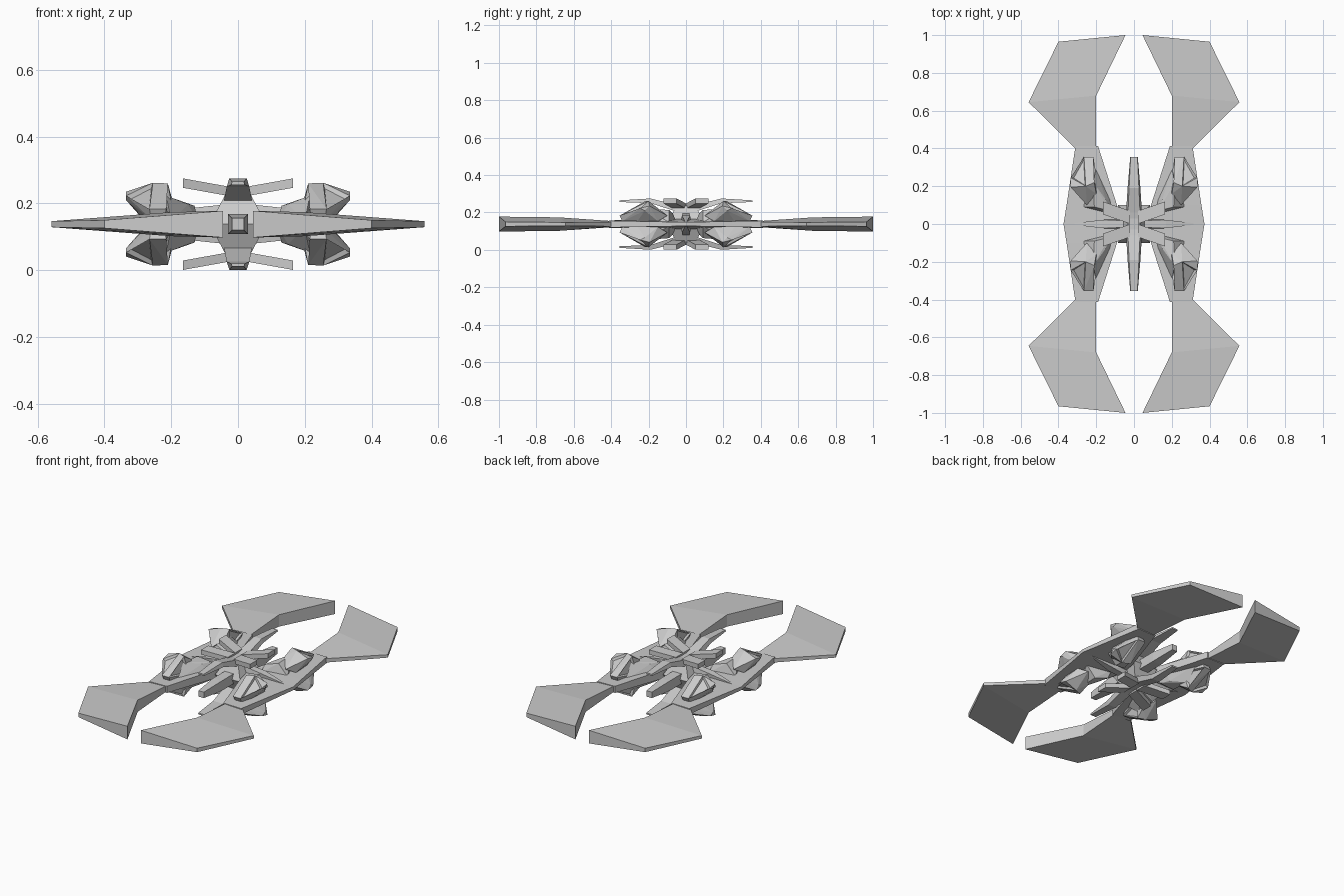
import bpy, bmesh

if "Cube" in bpy.data.objects:
    bpy.data.objects.remove(bpy.data.objects["Cube"])

ZC = 0.138  # height of the horizontal symmetry plane


def finish(name, bm, axes):
    """Make an object on the symmetry centre and mirror it on the given axes."""
    bmesh.ops.recalc_face_normals(bm, faces=bm.faces)
    me = bpy.data.meshes.new(name)
    bm.to_mesh(me)
    bm.free()
    ob = bpy.data.objects.new(name, me)
    ob.location.z = ZC
    bpy.context.collection.objects.link(ob)
    mod = ob.modifiers.new("mirror", 'MIRROR')
    mod.use_axis = [a in axes for a in "xyz"]
    mod.use_mirror_merge = False
    return ob


def hull(name, pts, axes, panels=0):
    """Faceted solid around points; the largest facets may get a sunk panel."""
    bm = bmesh.new()
    for p in pts:
        bm.verts.new(p)
    r = bmesh.ops.convex_hull(bm, input=bm.verts)
    bmesh.ops.delete(bm, geom=list({v for v in r["geom_interior"] + r["geom_unused"]
                                    if isinstance(v, bmesh.types.BMVert)}), context='VERTS')
    bmesh.ops.dissolve_limit(bm, angle_limit=0.02, verts=bm.verts, edges=bm.edges)
    bmesh.ops.recalc_face_normals(bm, faces=bm.faces)
    if panels:
        up = [f for f in bm.faces if f.normal.z > 0.1]
        big = sorted(up, key=lambda f: -f.calc_area())[:panels]
        bmesh.ops.inset_individual(bm, faces=big, thickness=0.014, depth=-0.012)
    return finish(name, bm, axes)


def loft(name, rings, axes):
    """Skin a series of equal-sized cross-sections and cap the ends."""
    bm = bmesh.new()
    vs = [[bm.verts.new(p) for p in ring] for ring in rings]
    n = len(rings[0])
    for a, b in zip(vs, vs[1:]):
        for i in range(n):
            j = (i + 1) % n
            bm.faces.new((a[i], a[j], b[j], b[i]))
    bm.faces.new(vs[0])
    bm.faces.new(vs[-1])
    return finish(name, bm, axes)


def section(ix, iy, ih, ox, oy, oh):
    return [(ix, iy, -ih), (ix, iy, ih), (ox, oy, oh), (ox, oy, -oh)]


# Four claw blades, thick on the inner edge
loft("claw_blade", [
    section(0.20, 0.39, 0.016, 0.31, 0.40, 0.012),
    section(0.20, 0.68, 0.036, 0.558, 0.645, 0.009),
    section(0.045, 1.0, 0.040, 0.40, 0.965, 0.012)], "xy")

# Side hull plates, from the blade roots to the waist
loft("side_plate", [
    section(0.07, 0.0, 0.026, 0.373, 0.0, 0.010),
    section(0.09, 0.10, 0.026, 0.357, 0.10, 0.012),
    section(0.19, 0.412, 0.020, 0.31, 0.412, 0.018)], "xy")

# Faceted pods above and below each plate
hull("pod", [
    (0.215, 0.355, 0.045), (0.265, 0.355, 0.045), (0.22, 0.34, 0.015), (0.26, 0.34, 0.015),
    (0.335, 0.245, 0.085), (0.335, 0.195, 0.097), (0.335, 0.22, 0.072), (0.285, 0.15, 0.015),
    (0.21, 0.22, 0.122), (0.255, 0.20, 0.124), (0.25, 0.10, 0.045), (0.20, 0.16, 0.085),
    (0.19, 0.20, 0.015), (0.28, 0.26, 0.015)], "xyz", panels=2)

# Sloping braces from pods to waist
hull("pod_brace", [
    (0.12, 0.05, 0.01), (0.12, 0.13, 0.01), (0.13, 0.07, 0.055), (0.15, 0.13, 0.06),
    (0.21, 0.09, 0.075), (0.215, 0.22, 0.085), (0.27, 0.09, 0.01), (0.20, 0.30, 0.01)], "xyz")

# Tapered ribs along the cross axis
hull("cross_rib", [
    (0.03, 0.028, 0.0), (0.03, 0.018, 0.06), (0.03, -0.028, 0.0), (0.03, -0.018, 0.06),
    (0.17, 0.022, 0.045), (0.17, -0.022, 0.045), (0.33, 0.003, 0.01), (0.33, -0.003, 0.01),
    (0.33, 0.003, 0.0), (0.33, -0.003, 0.0)], "xz")

# Central hub
hull("hub", [(x, y, z) for z, w, d in ((0.0, 0.085, 0.10), (0.055, 0.05, 0.07), (0.10, 0.032, 0.05))
             for x in (-w, w) for y in (-d, d)], "z")

# Long prongs rising fore and aft of the hub
loft("long_prong", [
    [(-w0, y, lo), (w0, y, lo), (w1, y, hi), (-w1, y, hi)]
    for y, w0, w1, lo, hi in ((0.0, 0.045, 0.032, 0.055, 0.095),
                              (0.06, 0.042, 0.032, 0.07, 0.105),
                              (0.19, 0.034, 0.026, 0.112, 0.137),
                              (0.355, 0.02, 0.018, 0.118, 0.127))], "yz")

# Centre keel bar
hull("keel_bar", [(x, y, z) for x in (-0.03, 0.03) for y in (-0.2, 0.2) for z in (-0.03, 0.03)]
     + [(x, y, z) for x in (-0.018, 0.018) for y in (-0.355, 0.355) for z in (-0.018, 0.018)], "")

# Short flat arms reaching out from the hub
loft("short_arm", [
    [(x, y - 0.034, z), (x, y + 0.034, z), (x, y + 0.034, z + 0.028), (x, y - 0.034, z + 0.028)]
    for x, y, z in ((0.02, 0.035, 0.083), (0.165, 0.085, 0.109))], "xyz")
